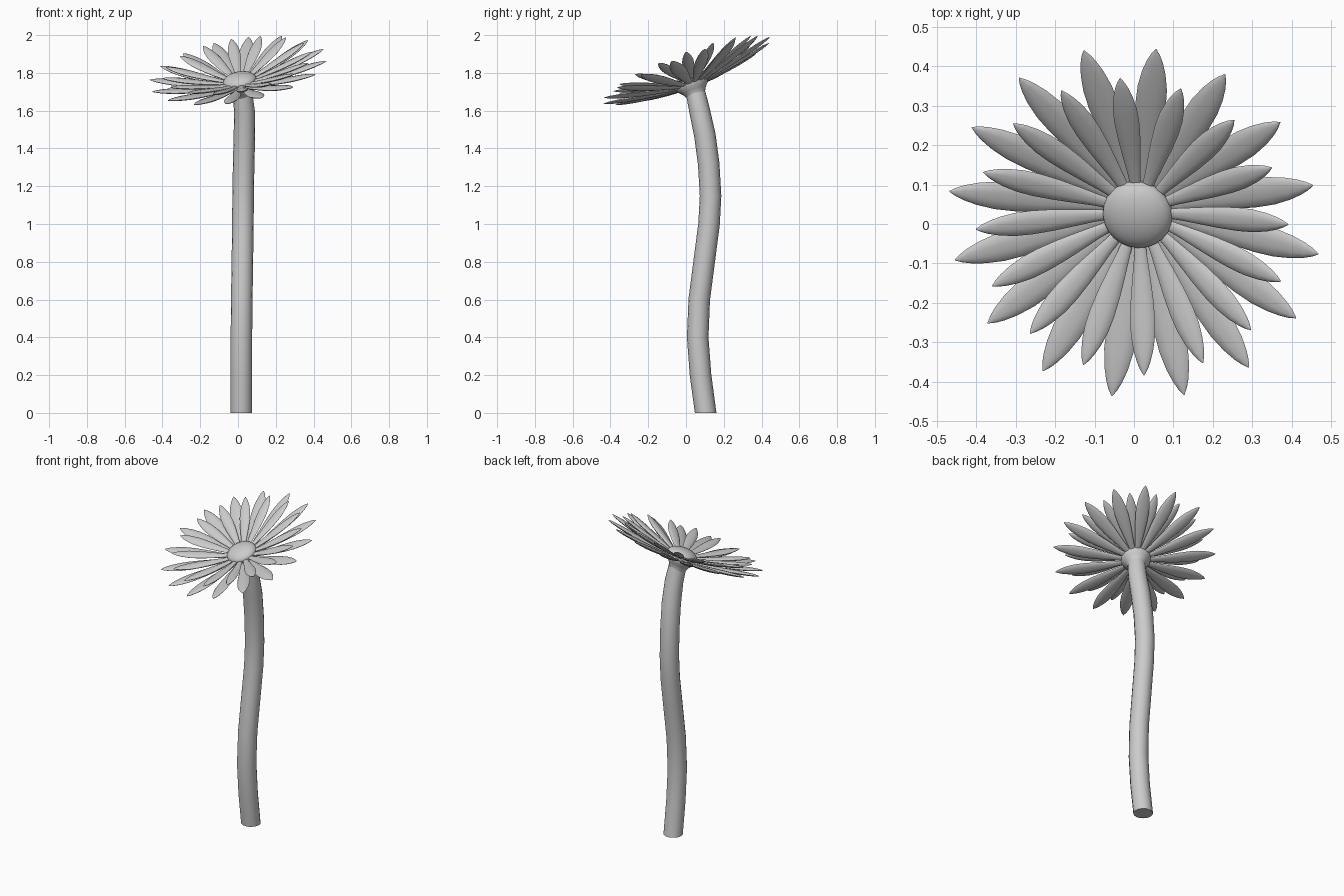
import bpy, bmesh, math
from mathutils import Vector, Matrix

if "Cube" in bpy.data.objects:
    bpy.data.objects.remove(bpy.data.objects["Cube"])

grey = bpy.data.materials.new("plain_grey")
grey.diffuse_color = (0.6, 0.6, 0.6, 1)
grey.use_nodes = True
grey.node_tree.nodes["Principled BSDF"].inputs["Base Color"].default_value = grey.diffuse_color

# Tilted frame of the flower head
NORMAL = Vector((-0.17, -0.38, 1)).normalized()
PIVOT = Vector((0.014, 0.035, 1.73))
HEAD = Matrix.Translation(PIVOT) @ Vector((0, 0, 1)).rotation_difference(NORMAL).to_matrix().to_4x4()


def finish(bm, name):
    bmesh.ops.recalc_face_normals(bm, faces=bm.faces)
    me = bpy.data.meshes.new(name)
    bm.to_mesh(me)
    bm.free()
    me.materials.append(grey)
    ob = bpy.data.objects.new(name, me)
    bpy.context.collection.objects.link(ob)
    bpy.ops.object.select_all(action='DESELECT')
    bpy.context.view_layer.objects.active = ob
    ob.select_set(True)
    bpy.ops.object.shade_smooth_by_angle(angle=math.radians(50))
    return ob


def loft(bm, rings):
    """Skin a list of point rings and cap both ends."""
    loops = [[bm.verts.new(p) for p in r] for r in rings]
    n = len(loops[0])
    for a, b in zip(loops, loops[1:]):
        for i in range(n):
            j = (i + 1) % n
            bm.faces.new((a[i], a[j], b[j], b[i]))
    bm.faces.new(loops[0])
    bm.faces.new(loops[-1])


def circle(r, z, n=24):
    return [Vector((r * math.cos(2 * math.pi * i / n), r * math.sin(2 * math.pi * i / n), z))
            for i in range(n)]


def lathe(name, profile):
    bm = bmesh.new()
    loft(bm, [[HEAD @ p for p in circle(r, z)] for r, z in profile])
    return finish(bm, name)


# Stem: wavy tube, (x, y, z, radius)
path = [(0.018, 0.104, 0, 0.057), (0.018, 0.077, 0.2, 0.057), (0.018, 0.062, 0.4, 0.057),
        (0.02, 0.070, 0.6, 0.057), (0.023, 0.096, 0.8, 0.057), (0.026, 0.122, 1.0, 0.057),
        (0.027, 0.130, 1.15, 0.057), (0.03, 0.120, 1.32, 0.057), (0.034, 0.100, 1.47, 0.057),
        (0.034, 0.072, 1.6, 0.055), (0.024, 0.052, 1.69, 0.052)]
pts = [Vector(p[:3]) for p in path]
rings = []
for k, p in enumerate(pts):
    t = pts[min(k + 1, len(pts) - 1)] - pts[max(k - 1, 0)]
    if k == 0:
        t = Vector((0, 0, 1))
    q = Vector((0, 0, 1)).rotation_difference(t.normalized())
    rings.append([p + q @ c for c in circle(path[k][3], 0, 16)])
bm = bmesh.new()
loft(bm, rings)
finish(bm, "stem")

# Cup under the petals and domed centre
lathe("flower_cup", [(0.05, -0.06), (0.054, -0.045), (0.066, -0.025), (0.084, -0.005),
                     (0.088, 0.01), (0.08, 0.03)])
dome = [(0.08, 0.015), (0.09, 0.03)]
dome += [(0.09 * math.cos(a), 0.03 + 0.042 * math.sin(a))
         for a in [math.radians(d) for d in (15, 30, 45, 60, 75, 87)]]
lathe("flower_centre", dome)

# Petal outline: (fraction of length, fraction of half width)
OUTLINE = [(0, 0.38), (0.15, 0.52), (0.3, 0.72), (0.45, 0.9), (0.6, 1), (0.72, 0.97),
           (0.83, 0.78), (0.91, 0.53), (0.96, 0.3), (1, 0.03)]


def petal_ring(name, offset, r0, r1, h0, h1, half_w, half_t):
    bm = bmesh.new()
    for k in range(16):
        turn = HEAD @ Matrix.Rotation(math.radians(offset + 22.5 * k), 4, 'Z')
        rings = []
        for u, w in OUTLINE:
            r = r0 + (r1 - r0) * u
            h = h0 + (h1 - h0) * u ** 1.15
            rings.append([turn @ Vector((r, half_w * w * math.cos(a),
                                         h + half_t * w ** 0.7 * math.sin(a)))
                          for a in [2 * math.pi * i / 10 for i in range(10)]])
        loft(bm, rings)
    return finish(bm, name)


petal_ring("outer_petals", -8.5, 0.06, 0.477, 0.006, 0.09, 0.039, 0.011)
petal_ring("inner_petals", 2.7, 0.06, 0.402, 0.024, 0.12, 0.032, 0.011)
